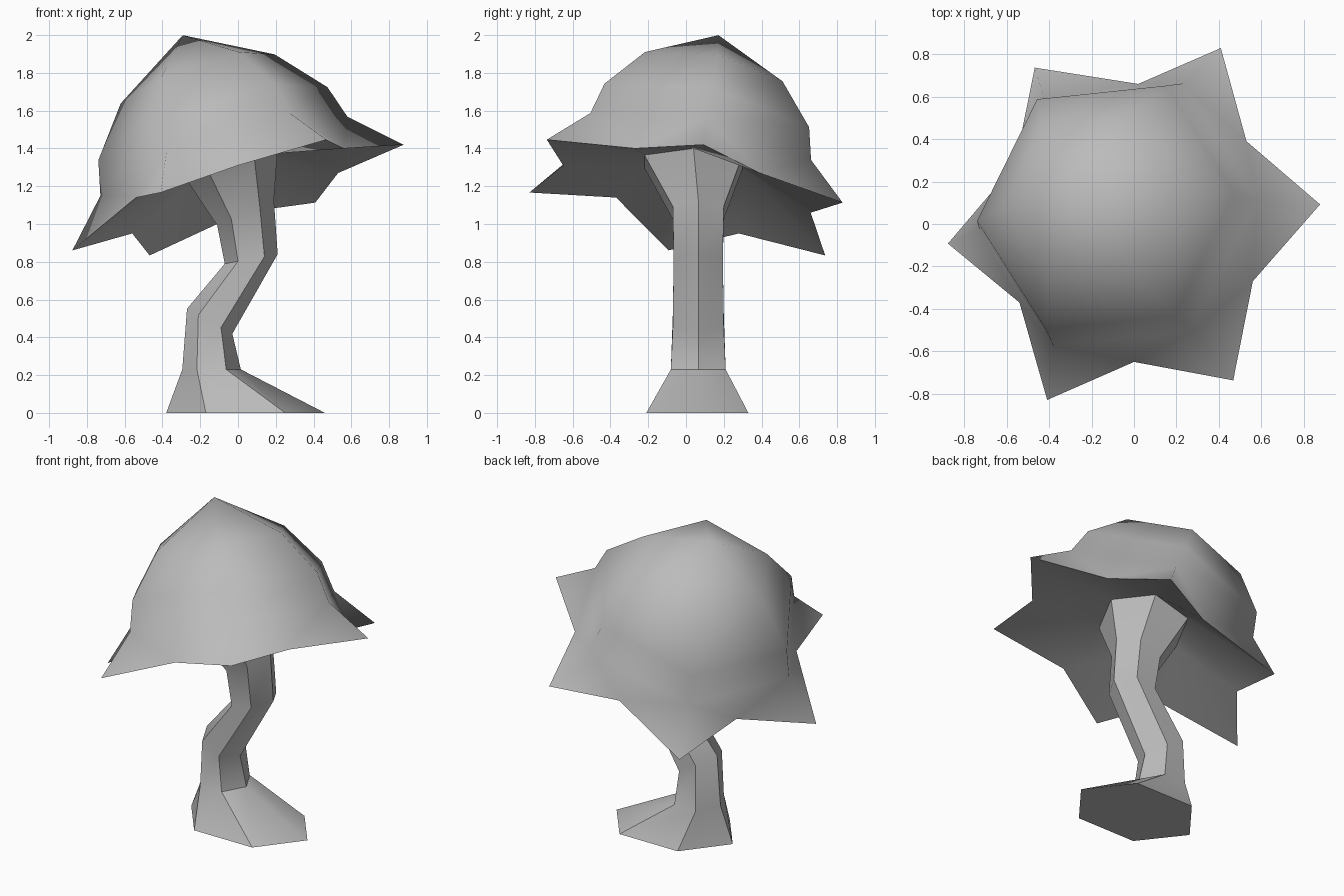
import bpy, bmesh
from math import cos, sin, pi, radians
from mathutils import Vector

cube = bpy.data.objects.get("Cube")
if cube:
    bpy.data.objects.remove(cube, do_unlink=True)

grey = bpy.data.materials.new("plain_grey")
grey.use_nodes = True
grey.diffuse_color = (0.5, 0.5, 0.5, 1)
grey.node_tree.nodes["Principled BSDF"].inputs["Base Color"].default_value = (0.5, 0.5, 0.5, 1)

SIDES = 6


def bridge(bm, a, b):
    """Quads between two rings of equal length."""
    for i in range(len(a)):
        j = (i + 1) % len(a)
        bm.faces.new((a[i], a[j], b[j], b[i]))


def bridge_star(bm, tips, valleys, ring):
    """Triangles between a star rim and a plain ring."""
    for i in range(SIDES):
        j = (i + 1) % SIDES
        bm.faces.new((tips[i], valleys[i], ring[i]))
        bm.faces.new((valleys[i], ring[j], ring[i]))
        bm.faces.new((valleys[i], tips[j], ring[j]))


def finish(bm, name, angle):
    bmesh.ops.recalc_face_normals(bm, faces=bm.faces)
    mesh = bpy.data.meshes.new(name)
    bm.to_mesh(mesh)
    bm.free()
    mesh.materials.append(grey)
    obj = bpy.data.objects.new(name, mesh)
    bpy.context.collection.objects.link(obj)
    bpy.ops.object.select_all(action="DESELECT")
    obj.select_set(True)
    bpy.context.view_layer.objects.active = obj
    bpy.ops.object.shade_smooth_by_angle(angle=radians(angle))
    return obj


# Tilted frame of the cap
origin = Vector((0, 0, 1.14))
axis = Vector((-0.34, 0.2, 1)).normalized()
side = Vector((0.87, 0.09, 0.27))
side = (side - axis * side.dot(axis)).normalized()
across = axis.cross(side)


def cap_ring(bm, radius, height):
    return [bm.verts.new(origin + axis * height + radius *
                         (side * cos(i * pi / 3) + across * sin(i * pi / 3)))
            for i in range(SIDES)]


# Stem top ring, shared by the stem and the cap underside
TOP = (-0.04, 0.04, 1.33, 0.25, 0.26, 0.28)


def stem_ring(bm, x, y, z, rx, ry, slope):
    ring = []
    for i in range(SIDES):
        dx, dy = rx * cos(i * pi / 3), ry * sin(i * pi / 3) / sin(pi / 3)
        ring.append(bm.verts.new((x + dx, y + dy, z + slope * dx)))
    return ring


# Cap: star rim, smooth dome and hollow underside
bm = bmesh.new()
tips = cap_ring(bm, 0.925, 0)
valleys = [bm.verts.new(p) for p in (
    (0.53, 0.39, 1.27), (0.02, 0.66, 1.06), (-0.56, 0.28, 0.95),
    (-0.54, -0.37, 1.14), (0, -0.65, 1.31), (0.56, -0.27, 1.4))]
rings = [cap_ring(bm, r, h) for r, h in ((0.69, 0.235), (0.64, 0.42), (0.43, 0.675))]
bridge_star(bm, tips, valleys, rings[0])
bridge(bm, rings[0], rings[1])
bridge(bm, rings[1], rings[2])
apex = bm.verts.new(origin + axis * 0.924)
for i in range(SIDES):
    bm.faces.new((rings[2][i], rings[2][(i + 1) % SIDES], apex))
bridge_star(bm, tips, valleys, stem_ring(bm, *TOP))
finish(bm, "cap", 75)

# Stem: crooked six-sided trunk with a flared foot and neck
bm = bmesh.new()
profile = [
    (0.04, 0.06, 0, 0.42, 0.27, 0),
    (-0.14, 0.065, 0.23, 0.155, 0.145, 0),
    (-0.15, 0.065, 0.485, 0.12, 0.135, -0.55),
    (0.07, 0.065, 0.815, 0.14, 0.13, 0.18),
    (0.04, 0.065, 1.06, 0.15, 0.135, 0.45),
    TOP]
rings = [stem_ring(bm, *p) for p in profile]
for lower, upper in zip(rings, rings[1:]):
    bridge(bm, lower, upper)
bm.faces.new(rings[0])
finish(bm, "stem", 38)
